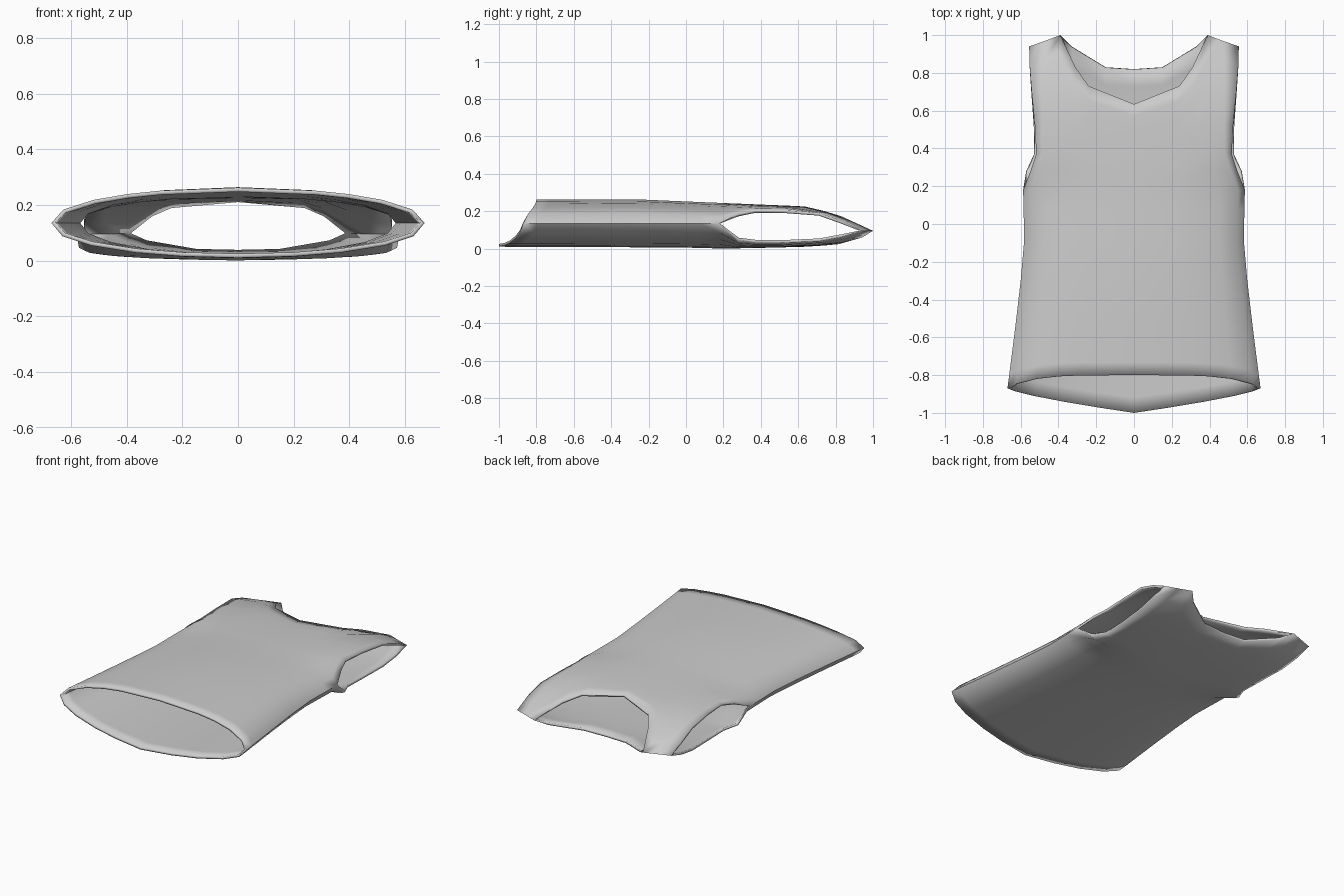
import bpy, bmesh

if "Cube" in bpy.data.objects:
    bpy.data.objects.remove(bpy.data.objects["Cube"])

ARMPIT = 0.18
LOWER = (0, 0.07, 0.3, 0.55, 0.75, 0.9)       # row steps, hem to armpit
UPPER = (0, 0.13, 0.25, 0.45, 0.7, 0.86, 1)   # row steps, armpit to shoulder
SHOULDER = [(0.39, 1.0), (0.47, 0.97), (0.555, 0.94)]


def table(y, pts):
    """Straight-line lookup along the garment."""
    if y <= pts[0][0]:
        return pts[0][1]
    for (a, va), (b, vb) in zip(pts, pts[1:]):
        if y <= b:
            return va + (vb - va) * (y - a) / (b - a)
    return pts[-1][1]


SIDE = [(-0.87, 0.67), (-0.6, 0.635), (-0.13, 0.58), (ARMPIT, 0.587)]

# Each panel: column fractions, top outline, width, centre height, edge height
FRONT = dict(
    cols=(0, 0.42, 0.6, 0.78, 0.94, 1),
    tops=[(0, 0.635), (0.24, 0.73), (0.31, 0.83)] + SHOULDER,
    width=SIDE + [(0.37, 0.512), (0.6, 0.512), (0.94, 0.555)],
    crown=[(-0.8, 0.262), (-0.3, 0.265), (0, 0.252), (0.63, 0.226),
           (0.8, 0.19), (0.9, 0.15), (1, 0.095)],
    edge=[(ARMPIT, 0.135), (0.28, 0.185), (0.37, 0.205), (0.6, 0.205),
          (0.72, 0.19), (0.82, 0.155), (0.94, 0.095)],
    hem=lambda u: -0.87 + 0.07 * (1 - u ** 4) ** 0.7)
BACK = dict(
    cols=(0, 0.3, 0.55, 0.79, 0.94, 1),
    tops=[(0, 0.82), (0.15, 0.83), (0.33, 0.94)] + SHOULDER,
    width=SIDE + [(0.29, 0.57), (0.37, 0.525), (0.6, 0.518), (0.94, 0.555)],
    crown=[(-1, 0.01), (0, 0.006), (0.2, 0), (0.6, 0.008),
           (0.8, 0.02), (0.93, 0.045), (1, 0.095)],
    edge=[(ARMPIT, 0.135), (0.28, 0.045), (0.37, 0.033), (0.6, 0.03),
          (0.78, 0.045), (0.94, 0.095)],
    hem=lambda u: -0.87 - 0.13 * (1 - u) ** 0.75)


def panel_rows(p):
    """Half-panel grid of points from the hem up to neck and shoulder."""
    rows = []
    for upper, steps in ((False, LOWER), (True, UPPER)):
        for t in steps:
            row = []
            for i, u in enumerate(p["cols"]):
                top_x, top_y = p["tops"][i]
                start = ARMPIT if upper else p["hem"](u)
                end = top_y if upper else ARMPIT
                y = start + (end - start) * t
                x = u * table(y, p["width"])
                if upper:
                    x += (top_x - x) * t ** 1.5
                edge, crown = table(y, p["edge"]), table(y, p["crown"])
                z = edge + (crown - edge) * (1 - u * u) ** 0.45
                if upper and t == 1 and i > 2:
                    z = 0.095
                row.append((x, y, z))
            rows.append(row)
    return rows


# Both panels, both halves, welded at centre, side seams and shoulders
bm = bmesh.new()
for panel, facing in ((FRONT, 1), (BACK, -1)):
    rows = panel_rows(panel)
    for side in (1, -1):
        grid = [[bm.verts.new((x * side, y, z)) for x, y, z in r] for r in rows]
        for low, high in zip(grid, grid[1:]):
            for c in range(len(low) - 1):
                quad = [low[c], low[c + 1], high[c + 1], high[c]]
                bm.faces.new(quad if side * facing > 0 else quad[::-1])
bmesh.ops.remove_doubles(bm, verts=bm.verts, dist=0.0005)
mesh = bpy.data.meshes.new("tank_top")
bm.to_mesh(mesh)
bm.free()
shirt = bpy.data.objects.new("tank_top", mesh)
bpy.context.collection.objects.link(shirt)

# Cloth colour
grey = bpy.data.materials.new("cloth_grey")
grey.use_nodes = True
colour = (0.6, 0.6, 0.6, 1)
grey.diffuse_color = colour
grey.node_tree.nodes["Principled BSDF"].inputs["Base Color"].default_value = colour
mesh.materials.append(grey)

# Cloth thickness, inward
cloth = shirt.modifiers.new("cloth_thickness", "SOLIDIFY")
cloth.thickness = 0.015
cloth.offset = -1

bpy.context.view_layer.objects.active = shirt
shirt.select_set(True)
bpy.ops.object.shade_smooth_by_angle(angle=1.0)
